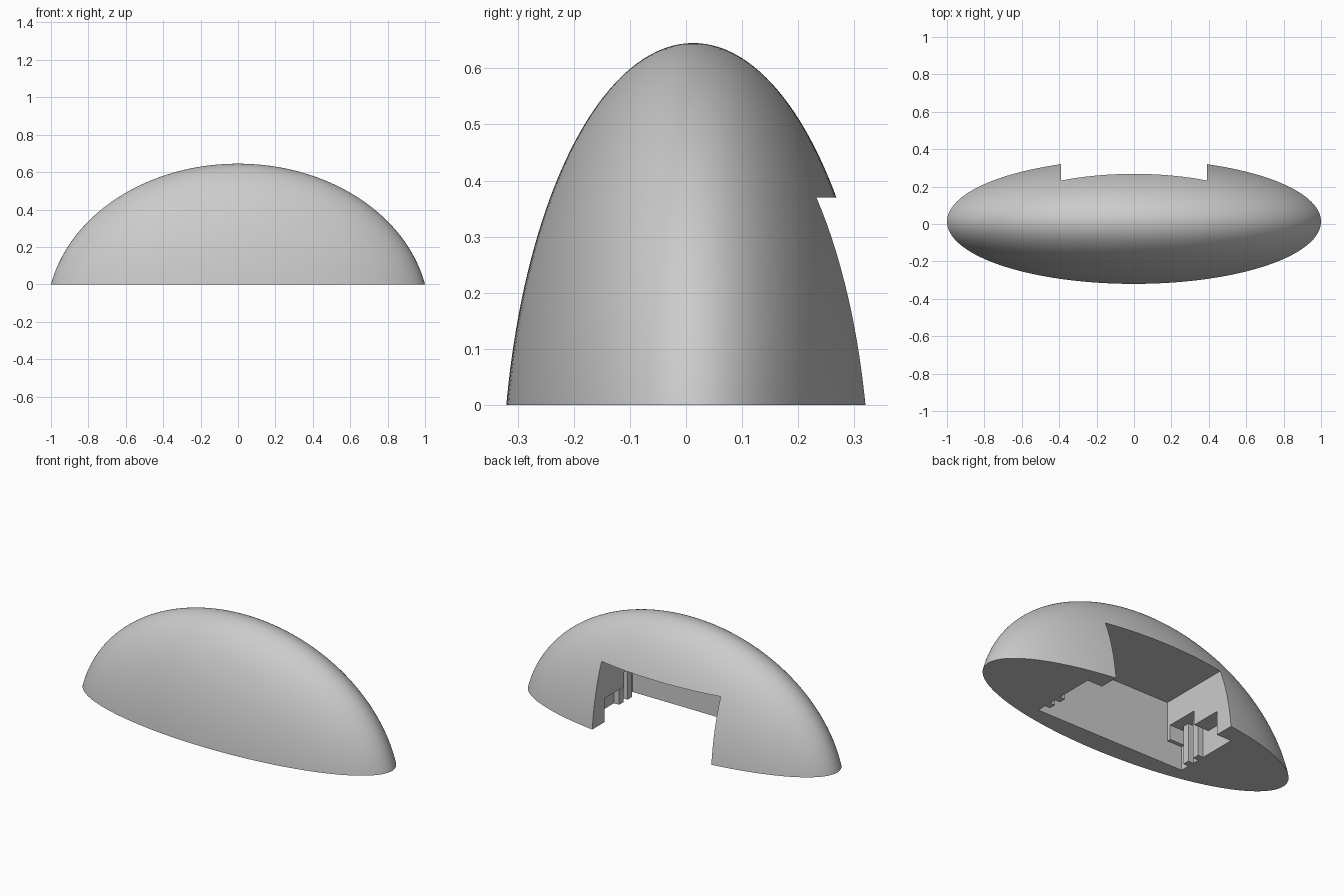
import bpy, math

if "Cube" in bpy.data.objects:
    bpy.data.objects.remove(bpy.data.objects["Cube"])

grey = bpy.data.materials.new("plain grey")
grey.diffuse_color = (0.6, 0.6, 0.6, 1)
grey.use_nodes = True
grey.node_tree.nodes["Principled BSDF"].inputs["Base Color"].default_value = grey.diffuse_color


def box(name, x0, x1, y0, y1, z0, z1):
    bpy.ops.mesh.primitive_cube_add(
        size=1, location=((x0 + x1) / 2, (y0 + y1) / 2, (z0 + z1) / 2))
    ob = bpy.context.object
    ob.name = name
    ob.scale = (x1 - x0, y1 - y0, z1 - z0)
    bpy.ops.object.transform_apply(location=True, rotation=True, scale=True)
    ob.data.materials.append(grey)
    return ob


def combine(target, tool, operation):
    mod = target.modifiers.new(operation.lower(), "BOOLEAN")
    mod.operation = operation
    mod.solver = "EXACT"
    mod.object = tool
    bpy.context.view_layer.objects.active = target
    bpy.ops.object.modifier_apply(modifier=mod.name)
    bpy.data.objects.remove(tool, do_unlink=True)


# ellipsoid whose centre lies below the ground plane
bpy.ops.mesh.primitive_uv_sphere_add(segments=160, ring_count=96, radius=1)
shell = bpy.context.object
shell.name = "dome_shell"
shell.scale = (1.0232, 0.341, 0.8185)
shell.location = (0, 0.013, -0.1735)
bpy.ops.object.transform_apply(location=True, rotation=True, scale=True)
shell.data.materials.append(grey)

# main pocket, open to the back and bottom
combine(shell, box("pocket", -0.39, 0.39, -0.195, 0.6, -0.2, 0.37), "DIFFERENCE")

# low side recesses, with a taller section towards the front
combine(shell, box("low_recess", -0.486, 0.486, -0.195, 0.205, -0.2, 0.14), "DIFFERENCE")
combine(shell, box("tall_recess", -0.486, 0.486, -0.173, 0.022, -0.2, 0.225), "DIFFERENCE")

# pairs of small guide posts on each side wall
for side in (-1, 1):
    for y in (-0.14, -0.06):
        x0, x1 = sorted((side * 0.452, side * 0.51))
        combine(shell, box("guide_post", x0, x1, y, y + 0.04, -0.12, 0.25), "UNION")

# flat underside
combine(shell, box("ground_cut", -2, 2, -2, 2, -2, 0), "DIFFERENCE")

bpy.ops.object.select_all(action="DESELECT")
shell.select_set(True)
bpy.context.view_layer.objects.active = shell
bpy.ops.object.shade_smooth_by_angle(angle=math.radians(25))
